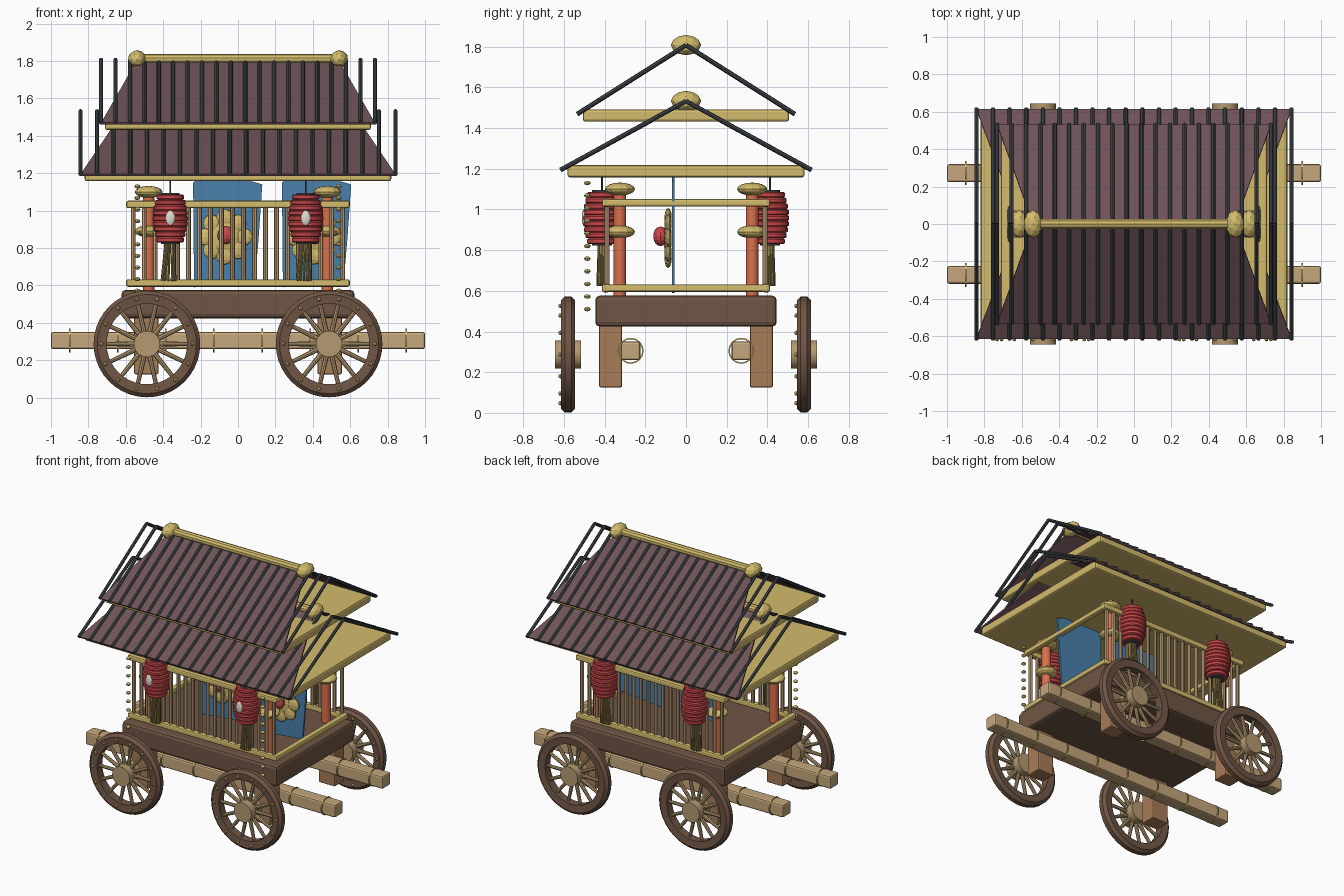
import bpy, bmesh, math
from mathutils import Vector, Matrix

if "Cube" in bpy.data.objects:
    bpy.data.objects.remove(bpy.data.objects["Cube"])


def material(name, hexcode):
    lin = [(int(hexcode[i:i + 2], 16) / 255) ** 2.2 for i in (0, 2, 4)]
    m = bpy.data.materials.new(name)
    m.diffuse_color = (*lin, 1)
    m.use_nodes = True
    m.node_tree.nodes["Principled BSDF"].inputs["Base Color"].default_value = m.diffuse_color
    return m


GOLD = material("gold", "D2BA6C")
BROWN = material("dark_wood", "6F5646")
LEGWOOD = material("leg_wood", "A67B58")
TAN = material("pale_wood", "C4A57C")
SPOKE = material("spoke_wood", "B39870")
ORANGE = material("orange_lacquer", "D8704E")
RED = material("red_paper", "C8484A")
BLUE = material("blue_cloth", "4A7FAA")
TILE = material("roof_tile", "6E5357")
SLATE = material("slate", "464B4E")
STRAW = material("tassel_straw", "94824C")
WHITE = material("white_paint", "DCDCD0")


def finish(name, bm, mat, bevel=0, smooth=False):
    bmesh.ops.recalc_face_normals(bm, faces=bm.faces)
    me = bpy.data.meshes.new(name)
    bm.to_mesh(me)
    bm.free()
    me.materials.append(mat)
    ob = bpy.data.objects.new(name, me)
    bpy.context.collection.objects.link(ob)
    if bevel:
        mod = ob.modifiers.new("bevel", "BEVEL")
        mod.width, mod.segments = bevel, 2
    if smooth:
        bpy.context.view_layer.objects.active = ob
        ob.select_set(True)
        bpy.ops.object.shade_smooth_by_angle(angle=math.radians(35))
        ob.select_set(False)
    return ob


def box(bm, c, s):
    bmesh.ops.create_cube(bm, size=1, matrix=Matrix.Translation(c) @ Matrix.Diagonal((*s, 1)))


def rod(bm, p, q, r, n=8, r2=None):
    p, q = Vector(p), Vector(q)
    rot = (q - p).to_track_quat('Z', 'Y').to_matrix().to_4x4()
    bmesh.ops.create_cone(bm, cap_ends=True, segments=n, radius1=r, radius2=r if r2 is None else r2,
                          depth=(q - p).length, matrix=Matrix.Translation((p + q) / 2) @ rot)


def ball(bm, c, r, u=10, v=6):
    bmesh.ops.create_uvsphere(bm, u_segments=u, v_segments=v, radius=1,
                              matrix=Matrix.Translation(c) @ Matrix.Diagonal((*r, 1)))


def lathe(bm, c, profile, axis, n, closed=False):
    # profile holds (radius, offset along axis) pairs
    c, rings = Vector(c), []
    for i in range(n):
        a = 2 * math.pi * i / n
        u, w = math.cos(a), math.sin(a)
        place = {'Y': lambda r, h: (r * u, h, r * w), 'Z': lambda r, h: (r * u, r * w, h),
                 'X': lambda r, h: (h, r * u, r * w)}[axis]
        rings.append([bm.verts.new(c + Vector(place(r, h))) for r, h in profile])
    m = len(profile)
    for i in range(n):
        a, b = rings[i], rings[(i + 1) % n]
        for j in range(m if closed else m - 1):
            bm.faces.new((a[j], a[(j + 1) % m], b[(j + 1) % m], b[j]))
    if not closed:
        bm.faces.new([r[0] for r in rings])
        bm.faces.new([r[-1] for r in rings])


def B():
    return bmesh.new()


SIDES = (-1, 1)

# Carrying beams with thin bands, and legs
beams, bands, legs = B(), B(), B()
for s in SIDES:
    box(beams, (0, s * .272, .305), (2, .095, .092))
    for k in range(8):
        lathe(bands, (-.9 + k * 1.8 / 7, s * .272, .305),
              [(.057, -.004), (.064, -.004), (.064, .004), (.057, .004)], 'X', 16, True)
    for x in (-.49, .49):
        box(legs, (x, s * .37, .28), (.13, .113, .31))
finish("carrying_beams", beams, TAN, .012)
finish("beam_bands", bands, GOLD)
finish("legs", legs, LEGWOOD, .008)

# Wheels
rim = [(.215, -.03), (.265, -.035), (.285, -.016), (.285, .016), (.265, .035), (.215, .03)]
for x in (-.487, .487):
    for y in (-.58, .58):
        c = Vector((x, y, .287))
        tag = ("front" if y < 0 else "back") + ("_left" if x < 0 else "_right")
        bm = B()
        lathe(bm, c, rim, 'Y', 40, True)
        finish(tag + "_wheel_rim", bm, BROWN, 0, True)
        bm, studs = B(), B()
        rod(bm, c - Vector((0, .063, 0)), c + Vector((0, .063, 0)), .07, 24)
        for k in range(14):
            a = 2 * math.pi * k / 14
            d = Vector((math.cos(a), 0, math.sin(a)))
            rod(bm, c + d * .05, c + d * .225, .014, 8, .011)
            ball(studs, c + d * .245 - Vector((0, .037, 0)), (.011, .011, .011), 8, 5)
        finish(tag + "_wheel_spokes", bm, SPOKE, 0, True)
        finish(tag + "_wheel_studs", studs, GOLD)

# Platform
bm = B()
box(bm, (0, 0, .5), (1.245, .892, .152))
finish("platform", bm, BROWN, .022)

# Railing
rails, bars = B(), B()
for s in SIDES:
    for z in (.613, 1.033):
        box(rails, (0, s * .393, z), (1.195, .04, .04))
        box(rails, (s * .578, 0, z), (.04, .82, .036))
    for k in range(20):
        x = -.56 + k * 1.12 / 19
        rod(bars, (x, s * .388, .62), (x, s * .388, 1.03), .013)
finish("railing_rails", rails, GOLD, .01)
finish("railing_bars", bars, TAN, 0, True)

# Posts with flattened collars
posts, collars = B(), B()
for x in (-.478, .478):
    for y in (-.325, .325):
        rod(posts, (x, y, .57), (x, y, 1.1), .031, 12)
        for z in (.89, 1.1):
            ball(collars, (x, y, z), (.074, .074, .032), 12, 8)
finish("posts", posts, ORANGE, 0, True)
finish("post_collars", collars, GOLD)

# Cloth panels with flower ornaments
outline = [(-.18, .59), (-.06, .6), (.145, .62), (.165, .85), (.185, 1.14), (.1, 1.165),
           (-.06, 1.175), (-.16, 1.17), (-.185, 1.15)]
for k, x in enumerate((-.055, .42)):
    bm = B()
    f = bm.faces.new([bm.verts.new((x + p, -.07, z)) for p, z in outline])
    ext = bmesh.ops.extrude_face_region(bm, geom=[f])['geom']
    bmesh.ops.translate(bm, vec=(0, .014, 0), verts=[v for v in ext if isinstance(v, bmesh.types.BMVert)])
    bm.faces.new([v for v in f.verts]) if not f.is_valid else None
    finish(f"cloth_panel_{k + 1}", bm, BLUE)
    bm = B()
    ball(bm, (x - .015, -.09, .86), (.09, .02, .09))
    for i in range(8):
        a = math.tau * i / 8
        ball(bm, (x - .015 + .1 * math.cos(a), -.088, .86 + .1 * math.sin(a)), (.048, .018, .048))
    finish(f"flower_petals_{k + 1}", bm, GOLD)
    bm = B()
    ball(bm, (x - .01, -.125, .868), (.045, .036, .048), 12, 8)
    finish(f"flower_heart_{k + 1}", bm, RED)

# Hanging bead strings at the front corners
bm = B()
for x in (-.538, .538):
    for k in range(11):
        ball(bm, (x, -.485, 1.13 - k * .062), (.016, .016, .011), 8, 6)
finish("bead_strings", bm, GOLD)

# Lanterns with cords, caps, crests and tassels
body, caps, crests, tassels = B(), B(), B(), B()
profile = []
for k in range(9):
    r = .068 + .026 * math.sin(math.pi * (k + .5) / 9)
    z = .83 + k * .0285
    profile += [(r - .006, z), (r, z + .006), (r, z + .022), (r - .006, z + .0285)]
for x in (-.362, .362):
    for s in SIDES:
        y = s * .413
        lathe(body, (x, y, 0), profile, 'Z', 20)
        rod(caps, (x, y, 1.08), (x, y, 1.095), .05, 16)
        rod(caps, (x, y, .822), (x, y, .835), .05, 16)
        rod(caps, (x, y, 1.09), (x, y, 1.19), .005, 6)
        for i in range(12):
            a = math.tau * i / 12
            u, w = math.cos(a), math.sin(a)
            rod(tassels, (x + .025 * u, y + .015 * w, .83), (x - .01 + .036 * u, y + .022 * w, .625), .006, 6)
    ball(crests, (x, -.5, .96), (.026, .012, .042), 12, 8)
finish("lantern_bodies", body, RED)
finish("lantern_caps_and_cords", caps, SLATE)
finish("lantern_crests", crests, WHITE, 0, True)
finish("lantern_tassels", tassels, STRAW)


# Two roof tiers: plate, two slopes, ribs and a ridge
def roof(tag, plate, eave, ridge):
    px, py, z0, z1 = plate
    ex, ey, ez = eave
    rx, rz = ridge
    bm = B()
    box(bm, (0, 0, (z0 + z1) / 2), (2 * px, 2 * py, z1 - z0))
    finish(tag + "_roof_plate", bm, GOLD, .012)
    slopes, ribs = B(), B()
    for s in SIDES:
        quad = [(-ex, s * ey, ez), (ex, s * ey, ez), (rx, 0, rz), (-rx, 0, rz)]
        slopes.faces.new([slopes.verts.new(p) for p in quad])
        for k in range(20):
            x = -ex + k * 2 * ex / 19
            rod(ribs, (x, s * (ey + .006), ez + .004), (x, 0, rz + .008), .011)
    ob = finish(tag + "_roof_slopes", slopes, TILE)
    mod = ob.modifiers.new("thickness", "SOLIDIFY")
    mod.thickness, mod.offset = .012, 0
    finish(tag + "_roof_ribs", ribs, SLATE, 0, True)
    bm = B()
    rod(bm, (-rx, 0, rz + .008), (rx, 0, rz + .008), .029, 10)
    for s in SIDES:
        bmesh.ops.create_icosphere(bm, subdivisions=2, radius=1, matrix=Matrix.Translation(
            (s * rx, 0, rz + .008)) @ Matrix.Diagonal((.05, .075, .05, 1)))
    finish(tag + "_roof_ridge", bm, GOLD)


roof("lower", (.82, .583, 1.158, 1.218), (.842, .612, 1.19), (.615, 1.525))
roof("upper", (.712, .507, 1.432, 1.492), (.732, .53, 1.465), (.54, 1.8))
